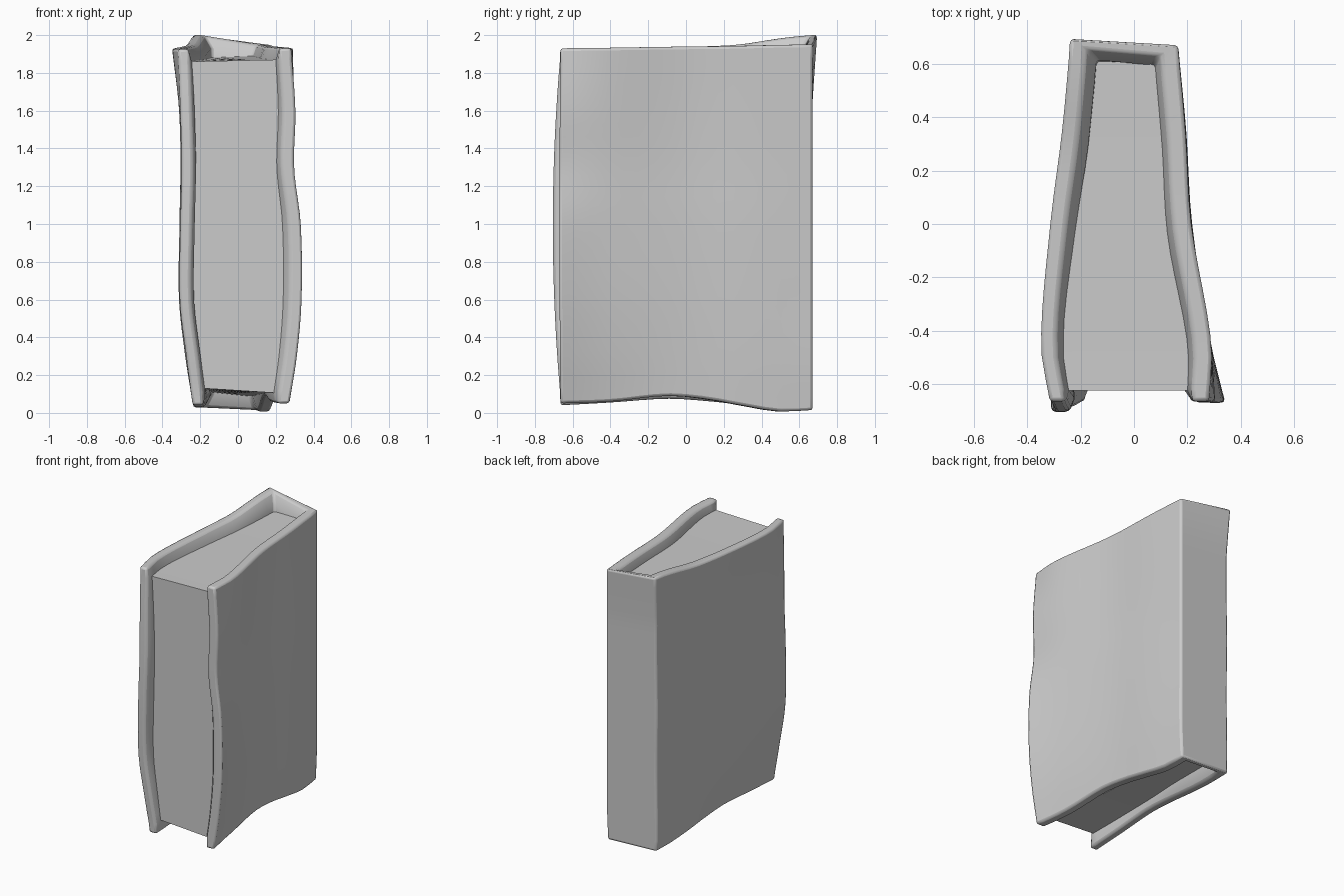
import bpy, bmesh

if "Cube" in bpy.data.objects:
    bpy.data.objects.remove(bpy.data.objects["Cube"])


def curve(keys, vals, t):
    """Smooth curve through key points (cubic Hermite, clamped ends)."""
    t = min(max(t, keys[0]), keys[-1])
    n = len(keys)

    def slope(i):
        a, b = max(i - 1, 0), min(i + 1, n - 1)
        return (vals[b] - vals[a]) / (keys[b] - keys[a])

    i = max(k for k in range(n - 1) if keys[k] <= t)
    h = keys[i + 1] - keys[i]
    s = (t - keys[i]) / h
    return ((2*s**3 - 3*s**2 + 1) * vals[i] + (s**3 - 2*s**2 + s) * h * slope(i)
            + (3*s**2 - 2*s**3) * vals[i + 1] + (s**3 - s**2) * h * slope(i + 1))


# Outer x of each board: one row per depth station, one column per height
HEIGHTS = [0.05, 0.3, 0.6, 1.0, 1.3, 1.6, 1.93]
DEPTHS = [-0.67, -0.45, 0.0, 0.35, 0.67]
BOARD_X = {
    -1: [[-.24, -.272, -.308, -.305, -.298, -.305, -.315],
         [-.24, -.28, -.312, -.31, -.305, -.312, -.35],
         [-.24, -.27, -.285, -.285, -.28, -.285, -.315],
         [-.24, -.25, -.26, -.26, -.26, -.26, -.27],
         [-.235, -.235, -.23, -.235, -.23, -.23, -.24]],
    1: [[.275, .315, .34, .335, .298, .305, .28],
        [.24, .27, .287, .287, .28, .287, .29],
        [.20, .21, .217, .217, .21, .21, .215],
        [.18, .19, .195, .195, .19, .19, .193],
        [.155, .165, .165, .165, .165, .165, .165]]}
# Wavy lower and upper rims along the depth
RIM_Y = [-0.67, -0.4, -0.1, 0.1, 0.3, 0.5, 0.67]
BOTTOM = {-1: [.04, .055, .075, .065, .045, .03, .03],
          1: [.05, .06, .09, .075, .04, .008, .015]}
TOP = {-1: [1.925, 1.93, 1.935, 1.94, 1.95, 1.98, 2.0],
       1: [1.93, 1.933, 1.938, 1.94, 1.943, 1.948, 1.95]}
THICK = {-1: 0.058, 1: 0.065}     # board thickness at the rim
SWELL = {-1: 0.018, 1: 0.024}     # extra thickness inside the rim
LEVELS = 28
FRACS = [0, 0.035] + [k / 16 for k in range(1, 17)]


def board_x(side, y, z):
    return curve(DEPTHS, [curve(HEIGHTS, row, z) for row in BOARD_X[side]], y)


def front_y(side, z):
    bulge = 0.04 if side < 0 else 0.005
    return -0.665 - bulge * max(0, 1 - ((z - 1.0) / 0.9) ** 2)


def back_y(side, z):
    return 0.67 + (0.03 * max(0, (z - 1.6) / 0.4) if side < 0 else 0)


def inset(side, y):
    """Depth from the outer board face to its inner face; more near the spine."""
    back = max(0, min(1, (y + 0.3) / 0.6))
    return THICK[side] + SWELL[side] + (0.02 * back if side < 0 else 0)


def make(name, rings, cap):
    """Loft closed rings and cap both ends."""
    bm = bmesh.new()
    vs = [[bm.verts.new(p) for p in r] for r in rings]
    n = len(vs[0])
    for a, b in zip(vs, vs[1:]):
        for i in range(n):
            j = (i + 1) % n
            bm.faces.new((a[i], a[j], b[j], b[i]))
    for r in (vs[0], vs[-1]):
        cap(bm, r)
    bmesh.ops.recalc_face_normals(bm, faces=bm.faces)
    me = bpy.data.meshes.new(name)
    bm.to_mesh(me)
    bm.free()
    ob = bpy.data.objects.new(name, me)
    bpy.context.collection.objects.link(ob)
    bpy.ops.object.select_all(action='DESELECT')
    ob.select_set(True)
    bpy.context.view_layer.objects.active = ob
    bpy.ops.object.shade_smooth_by_angle(angle=0.6)
    return ob


def strip_cap(bm, r):
    """Bridge the first half of a ring to its second half."""
    n = len(r)
    for i in range(n // 2 - 1):
        bm.faces.new((r[i], r[i + 1], r[n - 2 - i], r[n - 1 - i]))


# Cover: U-shaped wrap of two warped boards and a spine, thicker inside the rim
def cover_ring(level):
    v = level / LEVELS
    inside = 0 < level < LEVELS
    outer, inner = [], []
    for side in (-1, 1):
        o, n = [], []
        for f in FRACS:
            z0 = 0.05 + 1.88 * v
            fy, by = front_y(side, z0), back_y(side, z0)
            y = fy + (by - fy) * f
            z = (1 - v) * curve(RIM_Y, BOTTOM[side], y) + v * curve(RIM_Y, TOP[side], y)
            t = inset(side, y) if inside and f > 0 else THICK[side]
            x = board_x(side, y, z0)
            o.append((x, y, z))
            spine = 0.075 if inside else 0.035
            n.append((x - side * t, fy + (by - spine - fy) * f, z))
        if side > 0:
            o.reverse()
            n.reverse()
        outer += o
        inner += n
    return outer + inner[::-1]


cover = make("cover", [cover_ring(i) for i in range(LEVELS + 1)], strip_cap)
bevel = cover.modifiers.new("soft_rims", 'BEVEL')
bevel.width = 0.014
bevel.segments = 2
bevel.limit_method = 'ANGLE'
bevel.angle_limit = 0.8


# Page block: sits snugly between the boards, recessed on three sides
def page_ring(v):
    sides = []
    for side in (-1, 1):
        pts = []
        for k in range(15):
            y = -0.625 + 1.235 * k / 14
            rise = 0.02 * (k / 14) ** 2
            z = (1 - v) * (0.118 - side * 0.012 - rise) + v * (1.865 + side * 0.005 + rise)
            pts.append((board_x(side, y, z) - side * (inset(side, y) - 0.008), y, z))
        sides.append(pts)
    return sides[0] + sides[1][::-1]


make("page_block", [page_ring(i / LEVELS) for i in range(LEVELS + 1)], strip_cap)
